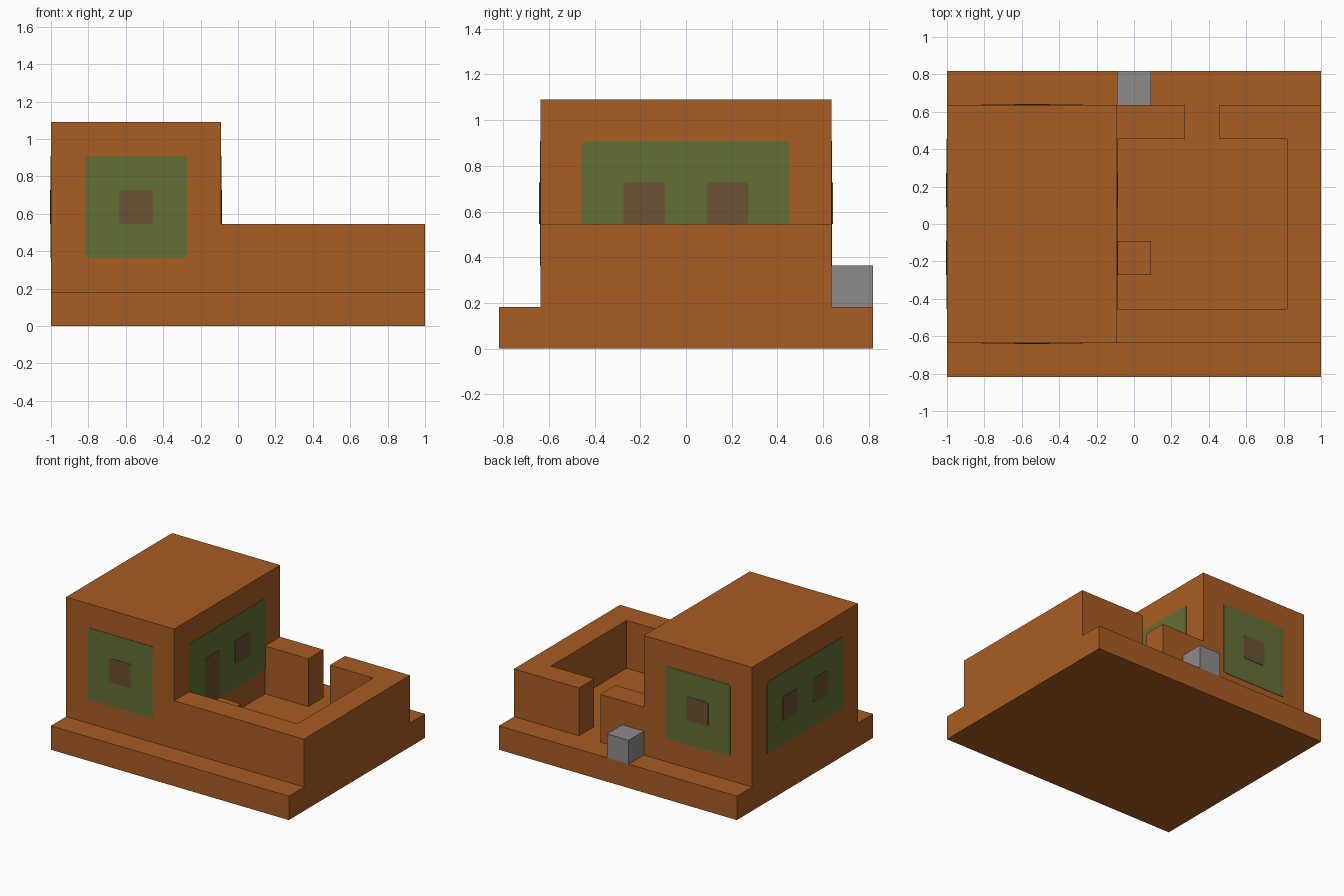
import bpy
import bmesh
from mathutils import Vector

if "Cube" in bpy.data.objects:
    bpy.data.objects.remove(bpy.data.objects["Cube"], do_unlink=True)

U = 2 / 11                          # one building block
ORIGIN = Vector((-1, -4.5 * U, 0))  # front right bottom corner of the block grid


def srgb(*rgb):
    return [((c / 255 + 0.055) / 1.055) ** 2.4 for c in rgb] + [1.0]


def material(name, colour):
    mat = bpy.data.materials.new(name)
    mat.use_nodes = True
    mat.diffuse_color = colour
    mat.node_tree.nodes["Principled BSDF"].inputs["Base Color"].default_value = colour
    return mat


CLAY = material("clay_brown", srgb(167, 93, 35))
GREEN = material("moss_green", srgb(99, 111, 53))
DARK = material("window_brown", srgb(108, 82, 53))
GREY = material("stone_grey", srgb(141, 139, 139))


def finish(name, bm, mat):
    bmesh.ops.recalc_face_normals(bm, faces=bm.faces[:])
    mesh = bpy.data.meshes.new(name)
    bm.to_mesh(mesh)
    bm.free()
    mesh.materials.append(mat)
    obj = bpy.data.objects.new(name, mesh)
    bpy.context.collection.objects.link(obj)
    return obj


def prism(name, outline, bottom, top, mat):
    """Extrude a plan outline, given in blocks, from bottom to top."""
    bm = bmesh.new()
    face = bm.faces.new([bm.verts.new(ORIGIN + U * Vector((x, y, bottom)))
                         for x, y in outline])
    solid = bmesh.ops.extrude_face_region(bm, geom=[face])
    verts = [v for v in solid["geom"] if isinstance(v, bmesh.types.BMVert)]
    bmesh.ops.translate(bm, verts=verts, vec=(0, 0, (top - bottom) * U))
    return finish(name, bm, mat)


def block(name, x, y, z, mat):
    outline = [(x[0], y[0]), (x[1], y[0]), (x[1], y[1]), (x[0], y[1])]
    return prism(name, outline, z[0], z[1], mat)


def plate(name, axis, at, side, across, height, depth, mat):
    """Thin plate with rounded corners on a wall facing along axis (0=x, 1=y)."""
    low, high = [0, 0, height[0]], [0, 0, height[1]]
    low[1 - axis], high[1 - axis] = across
    low[axis] = high[axis] = at
    low, high = ORIGIN + U * Vector(low), ORIGIN + U * Vector(high)
    size = high - low
    size[axis] = depth
    centre = (low + high) / 2
    centre[axis] += side * depth / 2
    bm = bmesh.new()
    bmesh.ops.create_cube(bm, size=1)
    for v in bm.verts:
        v.co = centre + v.co * size
    corners = [e for e in bm.edges
               if abs((e.verts[0].co - e.verts[1].co)[axis]) > depth / 2]
    bmesh.ops.bevel(bm, geom=corners, offset=0.015, segments=3, profile=0.5,
                    affect='EDGES')
    return finish(name, bm, mat)


# Base, house and courtyard
block("base_slab", (0, 11), (0, 9), (0, 1), CLAY)
block("house", (0, 5), (1, 8), (1, 6), CLAY)
prism("courtyard_wall", [(5, 1), (11, 1), (11, 8), (8, 8), (8, 7), (10, 7),
                         (10, 2), (5, 2)], 1, 3, CLAY)
block("gate_wall", (5, 7), (7, 8), (1, 3), CLAY)
block("door_step", (5, 6), (3, 4), (1, 2), CLAY)
block("stone_block", (5, 6), (8, 9), (1, 2), GREY)

# Green panels on all four walls, with windows set on them
PANEL, WINDOW = 0.003, 0.006
for label, at, side in (("front", 1, -1), ("back", 8, 1)):
    plate(label + "_panel", 1, at, side, (1, 4), (2, 5), PANEL, GREEN)
    plate(label + "_window", 1, at, side, (2, 3), (3, 4), WINDOW, DARK)
for label, at, side in (("right", 0, -1), ("left", 5, 1)):
    plate(label + "_panel", 0, at, side, (2, 7), (2, 5), PANEL, GREEN)
    plate(label + "_rear_window", 0, at, side, (5, 6), (3, 4), WINDOW, DARK)
plate("right_front_window", 0, 0, -1, (3, 4), (3, 4), WINDOW, DARK)
plate("door", 0, 5, 1, (3, 4), (2, 4), WINDOW, DARK)
